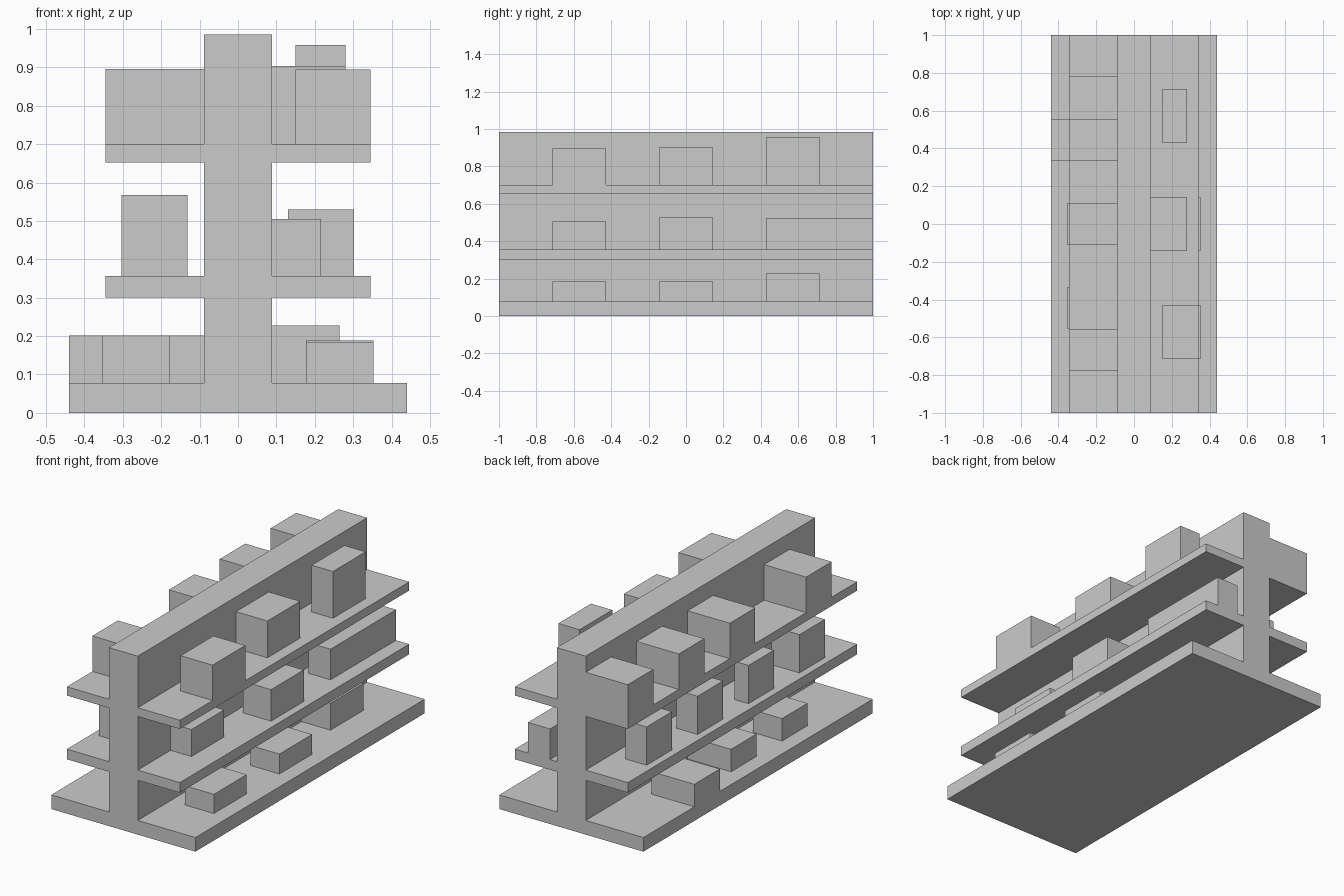
import bpy

cube = bpy.data.objects.get("Cube")
if cube:
    bpy.data.objects.remove(cube, do_unlink=True)

grey = bpy.data.materials.new("plain grey")
grey.use_nodes = True
colour = (0.6, 0.6, 0.6, 1)
grey.diffuse_color = colour
grey.node_tree.nodes["Principled BSDF"].inputs["Base Color"].default_value = colour


def box(name, x, y, z):
    """Axis-aligned box from (low, high) pairs."""
    spans = (x, y, z)
    bpy.ops.mesh.primitive_cube_add(size=1, location=[(a + b) / 2 for a, b in spans])
    obj = bpy.context.object
    obj.name = name
    obj.scale = [b - a for a, b in spans]
    bpy.ops.object.transform_apply(location=False, rotation=False, scale=True)
    obj.data.materials.append(grey)


WALL, SHELF, BASE = 0.088, 0.345, 0.44   # half widths
LENGTH = (-1, 1)
FLOOR, MID, TOP = 0.078, 0.356, 0.70     # surfaces that carry goods

# Stand: base, central wall, and a pair of shelves on each side
box("base", (-BASE, BASE), LENGTH, (0, FLOOR))
box("central_wall", (-WALL, WALL), LENGTH, (FLOOR, 0.985))
for side, (a, b) in {"left": (WALL, SHELF), "right": (-SHELF, -WALL)}.items():
    box(side + "_middle_shelf", (a, b), LENGTH, (0.30, MID))
    box(side + "_top_shelf", (a, b), LENGTH, (0.652, TOP))

# Goods on the left: (first slot, slots long, x near wall, x far, top)
left_goods = {
    TOP: [(1, 1, 0.15, SHELF, 0.895), (3, 1, WALL, 0.28, 0.903), (5, 1, 0.15, 0.28, 0.958)],
    MID: [(1, 1, WALL, 0.216, 0.505), (3, 1, 0.13, 0.302, 0.53), (5, 2, 0.13, 0.265, 0.525)],
    FLOOR: [(1, 1, 0.177, 0.353, 0.184), (3, 1, 0.177, 0.353, 0.188), (5, 1, WALL, 0.265, 0.227)],
}
# Goods on the right: (slot, x near wall, x far), one height per level
right_goods = {
    (TOP, 0.896): [(1, WALL, SHELF), (4, WALL, SHELF), (6, WALL, SHELF), (8, WALL, SHELF)],
    (MID, 0.567): [(1, 0.132, 0.304), (3, 0.218, 0.304), (5, 0.175, 0.304), (7, 0.175, 0.304)],
    (FLOOR, 0.202): [(2, 0.177, 0.353), (4, WALL, 0.353), (6, 0.177, BASE)],
}

step = 2 / 7
for level, goods in left_goods.items():
    for slot, count, near, far, top in goods:
        start = -1 + slot * step
        box("left_goods_box", (near, far), (start, start + count * step), (level, top))

step = 2 / 9
for (level, top), goods in right_goods.items():
    for slot, near, far in goods:
        start = -1 + slot * step
        box("right_goods_box", (-far, -near), (start, start + step), (level, top))
